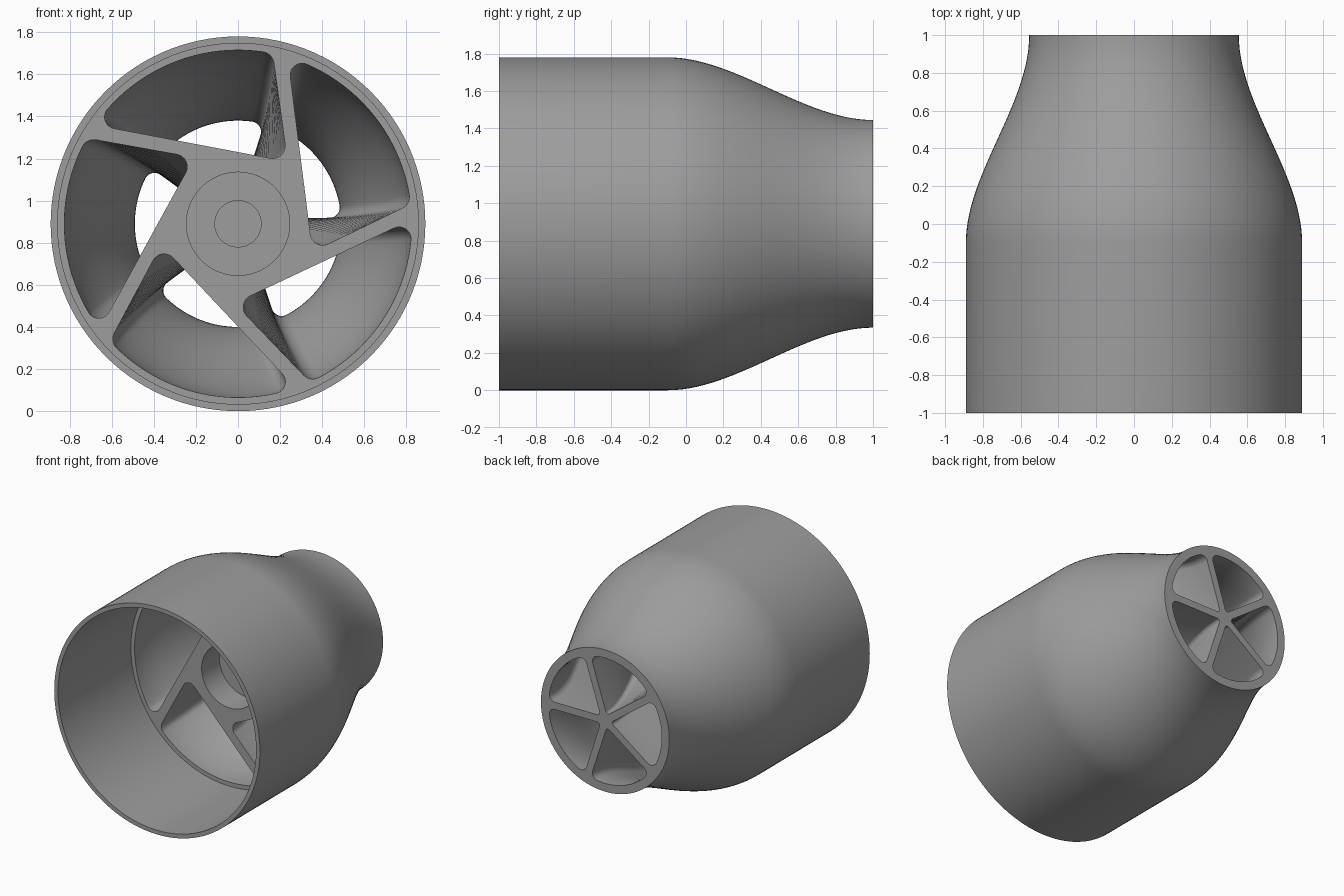
import bpy, bmesh, math
from mathutils import Vector, Matrix

if "Cube" in bpy.data.objects:
    bpy.data.objects.remove(bpy.data.objects["Cube"])

CZ = 0.89                      # height of the centre axis
Y0, Y1 = -0.10, 1.0            # start and end of the tapered section
SEG = 120

grey = bpy.data.materials.new("mid grey")
grey.diffuse_color = (0.34, 0.34, 0.34, 1)
grey.use_nodes = True
grey.node_tree.nodes["Principled BSDF"].inputs["Base Color"].default_value = grey.diffuse_color


def ease(t):
    return t * t * (3 - 2 * t)


def lerp(a, b, t):
    return a + (b - a) * t


def make_object(name, bm):
    bmesh.ops.recalc_face_normals(bm, faces=bm.faces[:])
    me = bpy.data.meshes.new(name)
    bm.to_mesh(me)
    bm.free()
    me.materials.append(grey)
    ob = bpy.data.objects.new(name, me)
    bpy.context.collection.objects.link(ob)
    return ob


def skin(bm, rings):
    for a, b in zip(rings, rings[1:]):
        n = len(a)
        for i in range(n):
            j = (i + 1) % n
            bm.faces.new((a[i], a[j], b[j], b[i]))
    bm.faces.new(rings[0])
    bm.faces.new(rings[-1])


def lathe(name, profile):
    """Closed turned solid about the y axis from (radius, y) points."""
    bm = bmesh.new()
    rings = []
    for r, y in profile:
        rings.append([bm.verts.new((r * math.cos(2 * math.pi * i / SEG), y,
                                    CZ + r * math.sin(2 * math.pi * i / SEG)))
                      for i in range(SEG)])
    skin(bm, rings)
    return make_object(name, bm)


def fillet(p, corner, q, n=8):
    """Circular-looking rounding between p and q."""
    u, v = (p - corner).normalized(), (q - corner).normalized()
    w = math.sin(u.angle(v) / 2)
    out = []
    for i in range(n + 1):
        t = i / n
        a, b, c = (1 - t) ** 2, 2 * t * (1 - t) * w, t * t
        out.append((p * a + corner * b + q * c) / (a + b + c))
    return out


def section(s):
    """Rounded wedge at blend s: 0 is the inlet, 1 is the outlet."""
    R = lerp(0.825, 0.49, s)
    left, right = math.radians(lerp(145.3, 140.7, s)), math.radians(lerp(78.5, 75.3, s))
    tip = Vector((0.235, 0.296)).lerp(Vector((-0.015, 0.046)), s)
    trim_l, trim_r = lerp(0.092, 0.055, s), lerp(0.045, 0.055, s)
    trim_t = lerp(0.083, 0.03, s)

    def on(a):
        return Vector((R * math.cos(a), R * math.sin(a)))

    def along(p, q, d):
        return p + (q - p).normalized() * d

    L, Rt = on(left), on(right)
    a0, a1 = right + trim_r / R, left - trim_l / R
    pts = fillet(along(Rt, tip, trim_r), Rt, on(a0))
    pts += [on(lerp(a0, a1, i / 20)) for i in range(1, 20)]
    pts += fillet(on(a1), L, along(L, tip, trim_l))
    pts += fillet(along(tip, L, trim_t), tip, along(tip, Rt, trim_t))
    return pts


def channel(name, turn):
    bm = bmesh.new()
    rot = Matrix.Rotation(turn, 2)
    steps = [(Y0 - 0.05, 0)]
    steps += [(lerp(Y0, Y1, i / 24), ease(i / 24)) for i in range(25)]
    steps += [(Y1 + 0.05, 1)]
    rings = []
    for y, s in steps:
        pts = [rot @ p for p in section(s)]
        rings.append([bm.verts.new((p.x, y, CZ + p.y)) for p in pts])
    skin(bm, rings)
    return make_object(name, bm)


# Housing: stepped hub bore, deep front socket, straight barrel, tapered nozzle
profile = [(0.11, 0.32), (0.11, 0.12), (0.245, 0.12), (0.245, Y0),
           (0.857, Y0), (0.857, -1.0), (0.89, -1.0)]
profile += [(lerp(0.89, 0.555, ease(i / 28)), lerp(Y0, Y1, i / 28)) for i in range(29)]
housing = lathe("nozzle_housing", profile)

# Five flow channels cut through, leaving the vanes and hub
cutters = [channel("channel_cutter", k * 2 * math.pi / 5) for k in range(5)]
for c in cutters:
    mod = housing.modifiers.new("channel", 'BOOLEAN')
    mod.operation = 'DIFFERENCE'
    mod.solver = 'EXACT'
    mod.object = c
    c.hide_render = True

dg = bpy.context.evaluated_depsgraph_get()
cut_mesh = bpy.data.meshes.new_from_object(housing.evaluated_get(dg))
housing.modifiers.clear()
housing.data = cut_mesh
for c in cutters:
    bpy.data.objects.remove(c)

# Smooth curved walls, crisp rims
bpy.context.view_layer.objects.active = housing
housing.select_set(True)
bpy.ops.object.shade_smooth_by_angle(angle=math.radians(30))
